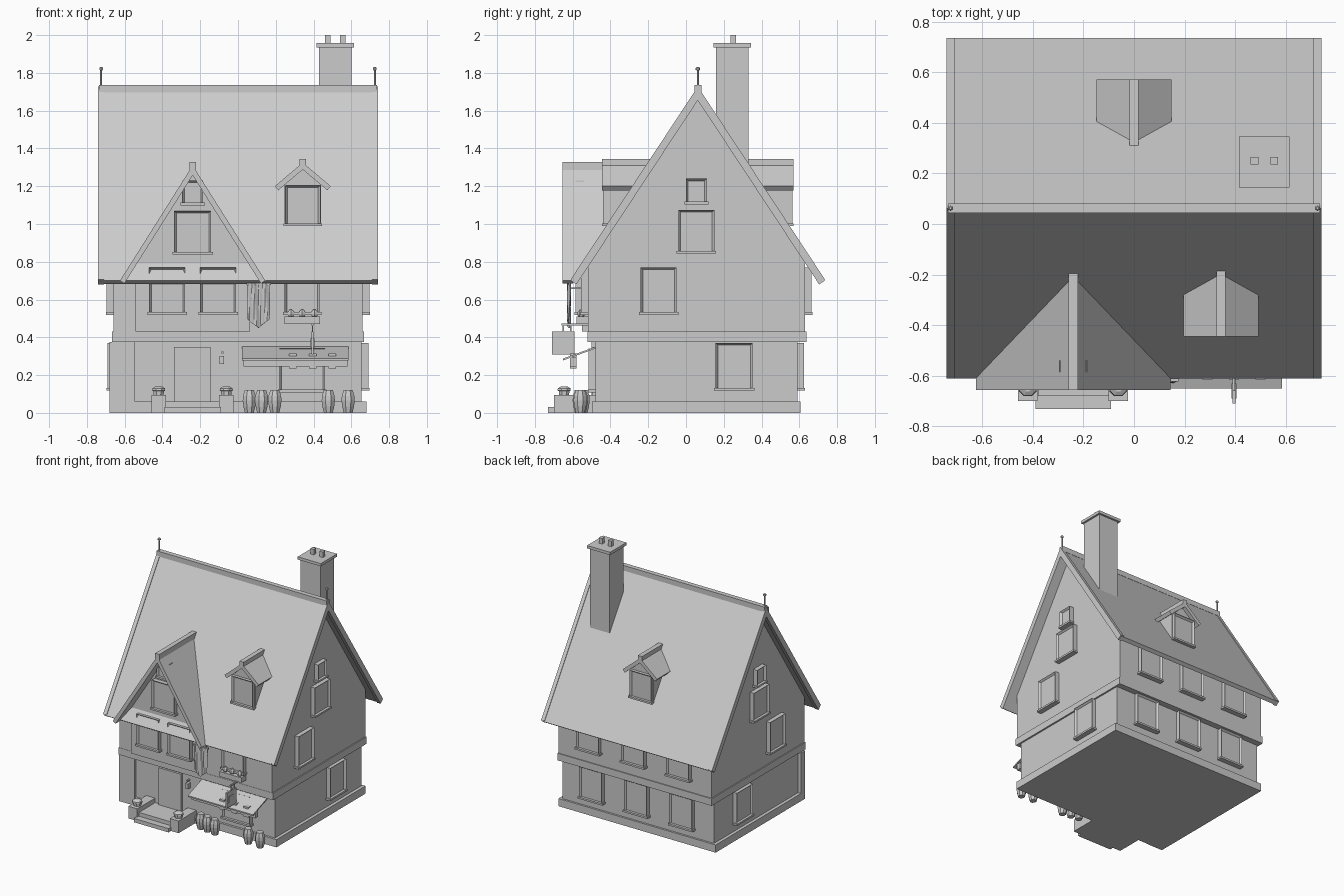
import bpy, bmesh, math
from mathutils import Matrix, Vector

if "Cube" in bpy.data.objects:
    bpy.data.objects.remove(bpy.data.objects["Cube"])

grey = bpy.data.materials.new("stone_grey")
grey.diffuse_color = (0.6, 0.6, 0.6, 1)
grey.use_nodes = True
grey.node_tree.nodes["Principled BSDF"].inputs["Base Color"].default_value = grey.diffuse_color

RIDGE_Y, RIDGE_Z, HALF, EAVE_Z = 0.0625, 1.72, 0.6725, 0.70
SLOPE = (RIDGE_Z - EAVE_Z) / HALF


def finish(name, bm):
    bmesh.ops.recalc_face_normals(bm, faces=bm.faces)
    me = bpy.data.meshes.new(name)
    bm.to_mesh(me)
    bm.free()
    ob = bpy.data.objects.new(name, me)
    me.materials.append(grey)
    bpy.context.collection.objects.link(ob)
    return ob


def box(name, x0, x1, y0, y1, z0, z1):
    bm = bmesh.new()
    m = Matrix.Translation(((x0 + x1) / 2, (y0 + y1) / 2, (z0 + z1) / 2))
    bmesh.ops.create_cube(bm, size=1, matrix=m @ Matrix.Diagonal((x1 - x0, y1 - y0, z1 - z0, 1)))
    return finish(name, bm)


def loft(name, a, b):
    """Solid between two matching loops of points."""
    bm = bmesh.new()
    va, vb = [bm.verts.new(p) for p in a], [bm.verts.new(p) for p in b]
    n = len(a)
    bm.faces.new(va)
    bm.faces.new(vb[::-1])
    for i in range(n):
        bm.faces.new((va[i], vb[i], vb[(i + 1) % n], va[(i + 1) % n]))
    return finish(name, bm)


def lathe(name, x, y, profile, sides=8):
    bm = bmesh.new()
    rings = [[bm.verts.new((x + r * math.cos((i + .5) * math.tau / sides),
                            y + r * math.sin((i + .5) * math.tau / sides), z))
              for i in range(sides)] for r, z in profile]
    for lo, hi in zip(rings, rings[1:]):
        for i in range(sides):
            j = (i + 1) % sides
            bm.faces.new((lo[i], lo[j], hi[j], hi[i]))
    bm.faces.new(rings[0][::-1])
    bm.faces.new(rings[-1])
    return finish(name, bm)


def chevron(c, half, zr, ze, t, lift=0):
    """Cross-section of a pitched roof of thickness t."""
    length = math.hypot(half, zr - ze)
    nx, nz = (zr - ze) / length, half / length
    o = lift / nz
    zi = zr - t / nz
    return [(c - half, ze + o), (c, zr + o), (c + half, ze + o),
            (c + half - nx * t, ze - nz * t), (c, zi), (c - half + nx * t, ze - nz * t)]


def window(name, u, z0, z1, w, wall, turn, sill=True):
    """Framed window with recessed pane; turn = quarter turns from the front."""
    rot = Matrix.Rotation(turn * math.pi / 2, 4, 'Z')
    h, d = z1 - z0, 0.045
    bm = bmesh.new()
    m = Matrix.Translation((u, -wall - 0.0125, (z0 + z1) / 2))
    bmesh.ops.create_cube(bm, size=1, matrix=m @ Matrix.Diagonal((w, d, h, 1)))
    front = min(bm.faces, key=lambda f: f.calc_center_median().y)
    bmesh.ops.inset_region(bm, faces=[front], thickness=0.016)
    bmesh.ops.translate(bm, verts=front.verts, vec=(0, 0.015, 0))
    if sill:
        m = Matrix.Translation((u, -wall - 0.015, z0 + 0.006))
        bmesh.ops.create_cube(bm, size=1, matrix=m @ Matrix.Diagonal((w + 0.018, 0.05, 0.014, 1)))
    bm.transform(rot)
    finish(name, bm)


def roof_y(z):
    return RIDGE_Y - (RIDGE_Z - z) / SLOPE


def cross_gable(name, cx, half, zr, ze, y, whalf, z0, wall_y, back=False):
    """Small roof and gabled wall running into the main roof."""
    f = (lambda v: 2 * RIDGE_Y - v) if back else (lambda v: v)
    prof = chevron(cx, half, zr, ze, 0.028)
    loft(name + "_roof", [(x, f(y), z) for x, z in prof],
         [(x, f(max(roof_y(z) + 0.02, y + 0.02)), z) for x, z in prof])
    zi = prof[4][1]
    zs = zi - whalf * (zr - ze) / half
    wall = [(cx - whalf, z0), (cx + whalf, z0), (cx + whalf, zs), (cx, zi), (cx - whalf, zs)]
    yb = roof_y(zi) + 0.01
    loft(name + "_wall", [(x, f(wall_y), z) for x, z in wall], [(x, f(yb), z) for x, z in wall])
    ya, yb = sorted((f(y), f(roof_y(zr) + 0.02)))
    box(name + "_ridge_cap", cx - 0.018, cx + 0.018, ya, yb, zr - 0.025, zr + 0.018)


# Walls
box("plinth", -0.68, 0.68, -0.497, 0.605, 0, 0.06)
box("ground_floor", -0.655, 0.655, -0.48, 0.59, 0.05, 0.40)
box("floor_band", -0.668, 0.668, -0.522, 0.637, 0.375, 0.43)
box("corner_pier", -0.68, -0.545, -0.50, -0.45, 0, 0.375)
wall = [(-0.52, 0.42), (0.63, 0.42), (0.63, 0.80), (RIDGE_Y, 1.665), (-0.52, 0.785)]
loft("upper_walls", [(-0.66, y, z) for y, z in wall], [(0.66, y, z) for y, z in wall])

# Main roof with verge boards, ridge cap and finials
prof = chevron(RIDGE_Y, HALF, RIDGE_Z, EAVE_Z, 0.03)
loft("main_roof", [(-0.735, y, z) for y, z in prof], [(0.735, y, z) for y, z in prof])
verge = chevron(RIDGE_Y, HALF, RIDGE_Z, EAVE_Z, 0.036, 0.004)
for s, side in ((-1, "left"), (1, "right")):
    loft(side + "_verge", [(s * 0.71, y, z) for y, z in verge], [(s * 0.74, y, z) for y, z in verge])
    lathe(side + "_finial", s * 0.725, RIDGE_Y,
          [(0.005, 1.7), (0.005, 1.812), (0.011, 1.816), (0.011, 1.827), (0.005, 1.832)], 6)
box("ridge_cap", -0.735, 0.735, 0.044, 0.081, 1.695, 1.735)

# Chimney
box("chimney", 0.43, 0.60, 0.16, 0.33, 1.2, 1.94)
box("chimney_cap", 0.415, 0.615, 0.145, 0.345, 1.935, 1.957)
for i, x in enumerate((0.476, 0.554)):
    box(f"chimney_pot_{i}", x - 0.015, x + 0.015, 0.235, 0.265, 1.95, 2.0)

# Front gable and dormers
cross_gable("front_gable", -0.24, 0.385, 1.31, 0.70, -0.655, 0.3025, 0.43, -0.55)
cross_gable("front_dormer", 0.343, 0.148, 1.325, 1.20, -0.445, 0.097, 0.99, -0.415)
cross_gable("back_dormer", 0.0, 0.148, 1.325, 1.20, -0.445, 0.097, 0.99, -0.415, True)

# Windows
window("gable_window", -0.24, 0.84, 1.07, 0.195, 0.55, 0)
window("gable_top_window", -0.24, 1.10, 1.23, 0.11, 0.55, 0)
for i, x in enumerate((-0.375, -0.105)):
    window(f"bay_window_{i}", x, 0.52, 0.77, 0.19, 0.55, 0)
window("front_upper_window", 0.34, 0.52, 0.77, 0.185, 0.52, 0)
window("shop_window", 0.34, 0.11, 0.34, 0.24, 0.48, 0)
window("front_dormer_window", 0.343, 0.99, 1.205, 0.185, 0.405, 0)
window("back_dormer_window", 0.0, 0.99, 1.205, 0.185, 0.53, 2)
for i, x in enumerate((-0.39, 0, 0.39)):
    window(f"back_ground_window_{i}", x, 0.12, 0.37, 0.195, 0.59, 2)
    window(f"back_upper_window_{i}", x, 0.52, 0.77, 0.195, 0.63, 2)
for s, side in ((1, "right"), (-1, "left")):
    window(side + "_ground_window", s * 0.255, 0.12, 0.37, 0.195, 0.655, s)
    window(side + "_upper_window", s * -0.145, 0.52, 0.77, 0.19, 0.66, s)
    window(side + "_attic_window", s * 0.055, 0.845, 1.075, 0.19, 0.66, s)
    window(side + "_loft_window", s * 0.055, 1.105, 1.24, 0.11, 0.66, s)

# Door, lantern, steps with pots
box("door", -0.34, -0.145, -0.495, -0.46, 0.05, 0.35)
box("lantern", -0.097, -0.073, -0.515, -0.48, 0.26, 0.30)
box("lantern_bracket", -0.088, -0.078, -0.51, -0.47, 0.315, 0.325)
box("lower_step", -0.39, -0.09, -0.73, -0.48, 0, 0.03)
box("upper_step", -0.38, -0.10, -0.68, -0.48, 0.03, 0.06)
for i, x in enumerate((-0.42, -0.062)):
    box(f"step_pier_{i}", x - 0.038, x + 0.038, -0.70, -0.48, 0, 0.095)
    lathe(f"step_pot_{i}", x, -0.645,
          [(0.028, 0.09), (0.03, 0.115), (0.038, 0.118), (0.036, 0.13), (0.018, 0.14)])

# Barrels beside the shop
for i, (x, y) in enumerate(((0.06, -0.545), (0.125, -0.555), (0.195, -0.565), (0.478, -0.555), (0.583, -0.56))):
    lathe(f"barrel_{i}", x, y, [(0.025, 0), (0.034, 0.035), (0.038, 0.065), (0.036, 0.09), (0.026, 0.12)])

# Awning with front rail and clips
aw = [(-0.475, 0.352), (-0.65, 0.288), (-0.65, 0.278), (-0.475, 0.342)]
loft("awning", [(0.022, y, z) for y, z in aw], [(0.585, y, z) for y, z in aw])
box("awning_rail", 0.03, 0.58, -0.615, -0.58, 0.245, 0.292)
for i, x in enumerate((0.29, 0.395, 0.50)):
    box(f"awning_clip_{i}", x - 0.02, x + 0.02, -0.615, -0.58, 0.235, 0.314)

# Flower box
box("flower_box", 0.245, 0.435, -0.58, -0.52, 0.47, 0.51)
for i, x in enumerate((0.28, 0.34, 0.405)):
    lathe(f"flower_{i}", x, -0.555, [(0.01, 0.5), (0.02, 0.52), (0.018, 0.535), (0.006, 0.548)], 6)

# Hanging sign
box("sign_arm", 0.39, 0.40, -0.66, -0.52, 0.462, 0.474)
for i, y in enumerate((-0.65, -0.61)):
    box(f"sign_chain_{i}", 0.392, 0.398, y - 0.003, y + 0.003, 0.42, 0.465)
box("sign_board", 0.389, 0.401, -0.71, -0.59, 0.31, 0.43)
box("sign_plate", 0.385, 0.405, -0.69, -0.63, 0.345, 0.395)

# Wavy pointed banner on a rod
bm = bmesh.new()
nx, nz = 10, 8
bmesh.ops.create_grid(bm, x_segments=nx, y_segments=nz, size=0.5)
for v in bm.verts:
    u, t = v.co.x, v.co.y + 0.5
    low = 0.45 + 0.09 * abs(u)
    v.co = Vector((0.108 + 0.115 * u, -0.617 + 0.008 * math.sin(u * 12 + t * 2), low + (0.685 - low) * t))
banner = finish("banner", bm)
banner.modifiers.new("thickness", 'SOLIDIFY').thickness = 0.005
box("banner_rod", 0.045, 0.175, -0.623, -0.611, 0.676, 0.688)
box("banner_arm", 0.103, 0.113, -0.62, -0.52, 0.655, 0.665)
